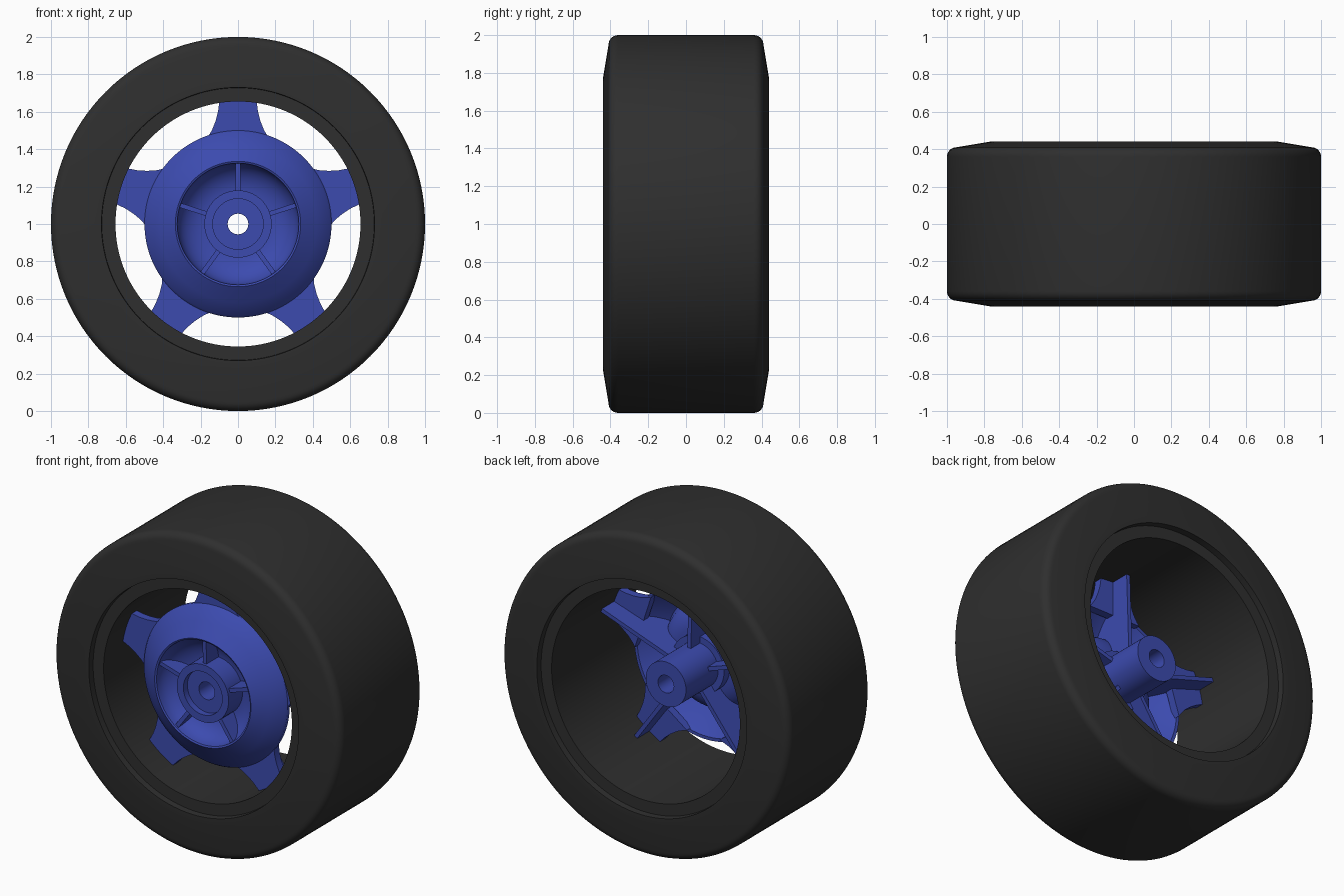
import bpy, bmesh, math
from mathutils import Matrix, Vector

if "Cube" in bpy.data.objects:
    bpy.data.objects.remove(bpy.data.objects["Cube"])

CENTRE = Vector((0, 0, 1))


def material(name, rgb):
    m = bpy.data.materials.new(name)
    m.diffuse_color = (*rgb, 1)
    m.use_nodes = True
    m.node_tree.nodes["Principled BSDF"].inputs["Base Color"].default_value = m.diffuse_color
    return m


RUBBER = material("rubber", (0.028, 0.028, 0.028))
BLUE = material("blue", (0.045, 0.07, 0.43))


def finish(bm, name, mat, angle):
    bmesh.ops.recalc_face_normals(bm, faces=bm.faces)
    me = bpy.data.meshes.new(name)
    bm.to_mesh(me)
    bm.free()
    ob = bpy.data.objects.new(name, me)
    bpy.context.collection.objects.link(ob)
    ob.location = CENTRE
    me.materials.append(mat)
    bpy.ops.object.select_all(action='DESELECT')
    ob.select_set(True)
    bpy.context.view_layer.objects.active = ob
    bpy.ops.object.shade_smooth_by_angle(angle=math.radians(angle))
    return ob


def lathe(name, profile, mat, angle=25, steps=128):
    """Revolve a closed (radius, y) profile around the y axis."""
    bm = bmesh.new()
    rings = []
    for i in range(steps):
        t = 2 * math.pi * i / steps
        rings.append([bm.verts.new((r * math.cos(t), y, r * math.sin(t))) for r, y in profile])
    n = len(profile)
    for i in range(steps):
        a, b = rings[i], rings[(i + 1) % steps]
        for j in range(n):
            k = (j + 1) % n
            bm.faces.new((a[j], a[k], b[k], b[j]))
    return finish(bm, name, mat, angle)


def five_prisms(name, points, extrude, mat):
    """Extrude an outline and repeat it five times around the y axis."""
    bm = bmesh.new()
    for k in range(5):
        rot = Matrix.Rotation(math.radians(72 * k), 3, 'Y')
        face = bm.faces.new([bm.verts.new(rot @ Vector(p)) for p in points])
        geo = bmesh.ops.extrude_face_region(bm, geom=[face])
        moved = [v for v in geo["geom"] if isinstance(v, bmesh.types.BMVert)]
        bmesh.ops.translate(bm, verts=moved, vec=rot @ Vector(extrude))
    return finish(bm, name, mat, 30)


# tire: rounded shoulders, tapered walls, stepped bead, straight bore
half = [(0.655, 0.40), (0.728, 0.40), (0.73, 0.44), (0.77, 0.44), (0.95, 0.41)]
half += [(0.95 + 0.05 * math.sin(t), 0.36 + 0.05 * math.cos(t))
         for t in (math.pi / 2 * i / 6 for i in range(1, 7))]
lathe("tire", half + [(r, -y) for r, y in reversed(half)], RUBBER)

# dish: outer cone folding back into a concave bowl
bowl = [(0.16 + 0.165 * math.sin(t), -0.345 + 0.135 * (math.cos(t)))
        for t in (math.pi / 2 * i / 8 for i in range(9))]
bowl_back = [(r + 0.012, y + 0.035) for r, y in bowl[:-1]]
lathe("dish", [(0.5, -0.20), (0.5, -0.22), (0.49, -0.235), (0.42, -0.29), (0.335, -0.35)]
      + bowl[::-1] + bowl_back + [(0.35, -0.31), (0.42, -0.26), (0.48, -0.20)], BLUE)

# hub: recessed front boss and rear axle tube with a through hole
lathe("hub", [(0.055, -0.31), (0.135, -0.31), (0.135, -0.35), (0.18, -0.35),
              (0.18, -0.12), (0.14, -0.12), (0.14, 0.20), (0.055, 0.20)], BLUE, 30, 96)

# spokes: flared plates reaching the tire
side = [(0.10, 0.652), (0.107, 0.60), (0.12, 0.55), (0.14, 0.50), (0.165, 0.46), (0.18, 0.44)]
outline = side + [(-x, r) for x, r in reversed(side)] + [(-0.05, 0.66), (0.05, 0.66)]
five_prisms("spokes", [(x, -0.22, r) for x, r in outline], (0, 0.05, 0), BLUE)

# stiffening fins behind the spokes
fin = [(0.12, -0.19), (0.24, -0.20), (0.34, -0.31), (0.42, -0.27), (0.49, -0.20),
       (0.657, -0.20), (0.657, -0.05), (0.12, -0.03)]
five_prisms("spoke_fins", [(-0.0125, y, r) for r, y in fin], (0.025, 0, 0), BLUE)

# ribs inside the front bowl
rib = [(0.17, -0.33), (0.325, -0.335), (0.30, -0.24), (0.17, -0.20)]
five_prisms("bowl_ribs", [(-0.0125, y, r) for r, y in rib], (0.025, 0, 0), BLUE)
